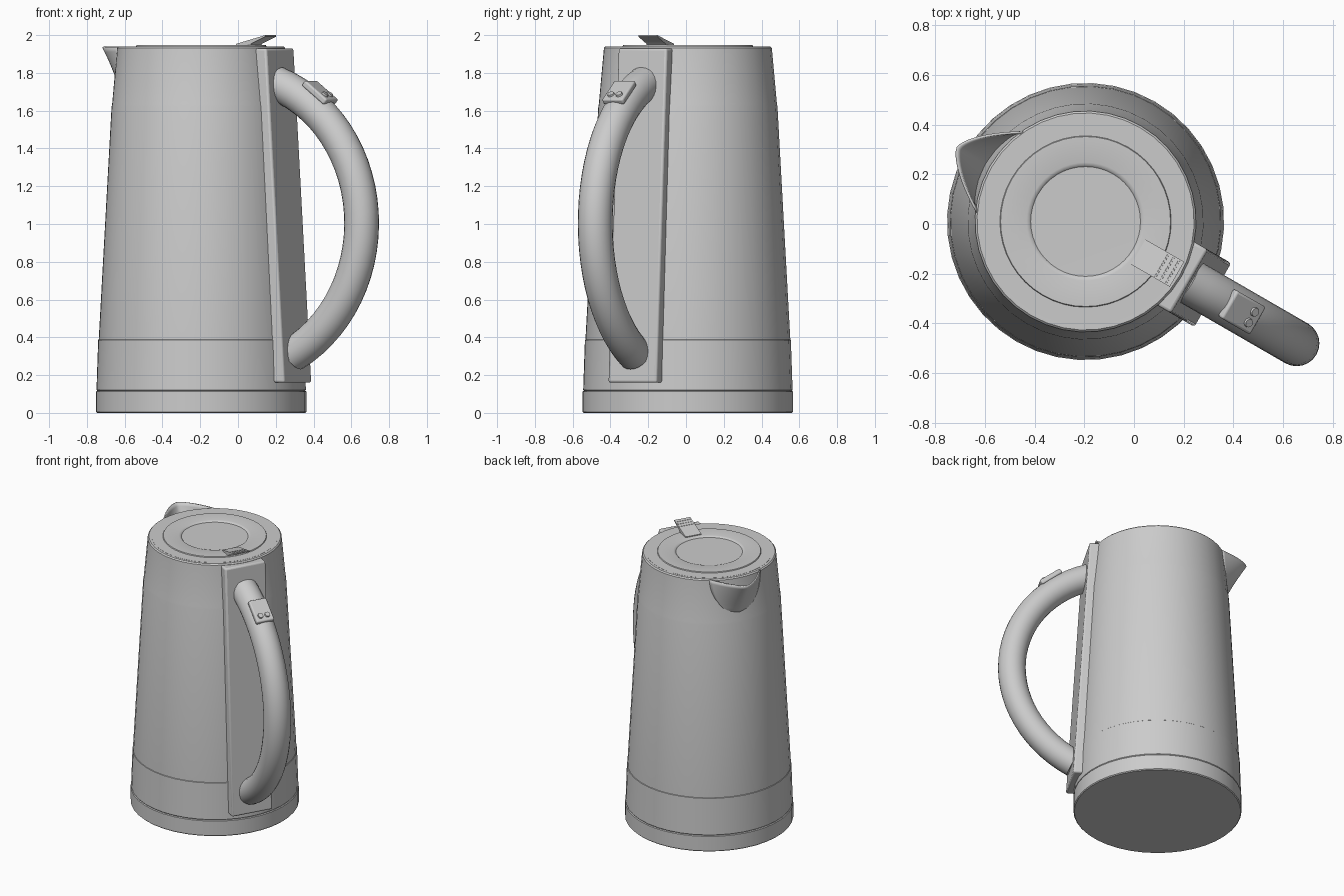
import bpy, bmesh, math
from mathutils import Matrix, Vector

if "Cube" in bpy.data.objects:
    bpy.data.objects.remove(bpy.data.objects["Cube"])

# Local frame: body axis at the origin, handle along +x, spout along -x
PLACE = Matrix.Translation((-0.195, 0.01, 0)) @ Matrix.Rotation(math.radians(-30), 4, 'Z')


def finish(name, bm, angle=35, bevel=0, solid=0):
    bmesh.ops.remove_doubles(bm, verts=bm.verts, dist=1e-5)
    bmesh.ops.recalc_face_normals(bm, faces=bm.faces)
    mesh = bpy.data.meshes.new(name)
    bm.to_mesh(mesh)
    bm.free()
    ob = bpy.data.objects.new(name, mesh)
    bpy.context.collection.objects.link(ob)
    ob.matrix_world = PLACE
    if solid:
        m = ob.modifiers.new("thickness", 'SOLIDIFY')
        m.thickness = solid
        m.offset = 0
    if bevel:
        m = ob.modifiers.new("bevel", 'BEVEL')
        m.width = bevel
        m.segments = 3
        m.limit_method = 'ANGLE'
    bpy.ops.object.select_all(action='DESELECT')
    ob.select_set(True)
    bpy.context.view_layer.objects.active = ob
    bpy.ops.object.shade_smooth_by_angle(angle=math.radians(angle))
    return ob


def lathe(name, profile, n=40, angle=35):
    bm = bmesh.new()
    vs = [bm.verts.new((r, 0, z)) for r, z in profile]
    es = [bm.edges.new(p) for p in zip(vs, vs[1:])]
    bmesh.ops.spin(bm, geom=vs + es, cent=(0, 0, 0), axis=(0, 0, 1),
                   angle=2 * math.pi, steps=n, use_duplicate=False)
    return finish(name, bm, angle)


def prism(name, profile, w, bevel=0):
    # (x, z) profile extruded from -w to w along y
    bm = bmesh.new()
    a = [bm.verts.new((x, -w, z)) for x, z in profile]
    b = [bm.verts.new((x, w, z)) for x, z in profile]
    bm.faces.new(a)
    bm.faces.new(b[::-1])
    for i in range(len(a)):
        j = (i + 1) % len(a)
        bm.faces.new((a[i], b[i], b[j], a[j]))
    return finish(name, bm, 35, bevel)


# Base, lower band and tapered body
lathe("base", [(0, 0), (0.552, 0), (0.558, 0.006), (0.558, 0.112), (0.553, 0.117), (0, 0.117)])
lathe("lower_band", [(0, 0.115), (0.55, 0.115), (0.555, 0.122), (0.546, 0.385), (0.54, 0.39), (0, 0.39)])
lathe("body", [(0, 0.385), (0.543, 0.385), (0.543, 0.39), (0.475, 1.62), (0.472, 1.635),
               (0.447, 1.91), (0.445, 1.932), (0.437, 1.94), (0.42, 1.94), (0, 1.935)])

# Lid with stepped disc and rounded central recess
lathe("lid", [(0.42, 1.93), (0.42, 1.941), (0.345, 1.941), (0.342, 1.947), (0.238, 1.947),
              (0.228, 1.944), (0.218, 1.935), (0.21, 1.915), (0.205, 1.908), (0, 1.908)], 48)

# Lid latch with grip ridges
prism("lid_latch", [(0.245, 1.94), (0.245, 1.953), (0.425, 2.0), (0.425, 1.992), (0.34, 1.955), (0.33, 1.94)], 0.058)
for i in range(3):
    x = 0.35 + 0.025 * i
    z = 1.953 + (x - 0.245) * 0.261
    prism(f"latch_ridge_{i + 1}", [(x, z - 0.003), (x + 0.002, z + 0.002),
                                   (x + 0.008, z + 0.003), (x + 0.01, z - 0.001)], 0.052)

# Slanted handle mounting strip
prism("handle_mount", [(0.515, 0.16), (0.592, 0.16), (0.483, 1.93), (0.41, 1.93)], 0.148, 0.012)

# Curved handle tube: circular arc in the x-z plane
CX, CZ, R, TUBE = 0.196, 1.005, 0.785, 0.092
bm = bmesh.new()
prev = None
A0, A1, STEPS, SIDES = -62, 70, 28, 24
for i in range(STEPS + 1):
    t = math.radians(A0 + (A1 - A0) * i / STEPS)
    ring = []
    for k in range(SIDES):
        a = 2 * math.pi * k / SIDES
        d = R + TUBE * math.cos(a)
        ring.append(bm.verts.new((CX + d * math.cos(t), TUBE * math.sin(a), CZ + d * math.sin(t))))
    if prev:
        for k in range(SIDES):
            j = (k + 1) % SIDES
            bm.faces.new((prev[k], prev[j], ring[j], ring[k]))
    if i in (0, STEPS):
        bm.faces.new(ring)
    prev = ring
finish("handle", bm)

# Control pad and two round buttons on the handle's upper curve
T = math.radians(52.5)
out = Vector((math.cos(T), 0, math.sin(T)))
pad = Matrix.Translation(Vector((CX, 0, CZ)) + out * (R + TUBE - 0.006)) @ Matrix.Rotation(math.pi / 2 - T, 4, 'Y')
bm = bmesh.new()
bmesh.ops.create_cube(bm, size=1, matrix=pad @ Matrix.Diagonal((0.17, 0.128, 0.036, 1)))
finish("control_pad", bm, 35, 0.01)
for side, y in (("left", -0.025), ("right", 0.025)):
    bm = bmesh.new()
    bmesh.ops.create_cone(bm, cap_ends=True, segments=20, radius1=0.02, radius2=0.017, depth=0.012,
                          matrix=pad @ Matrix.Translation((0.042, y, 0.021)))
    finish(f"button_{side}", bm)

# Spout: pointed open bowl tapering down into the body
bm = bmesh.new()
ROWS, COLS = 10, 24
grid = []
for i in range(ROWS + 1):
    t = i / ROWS
    z = 1.937 - 0.25 * t
    w = 0.185 * math.sqrt(max(1 - t * t, 0.0004))
    rb = 0.445 + (1.937 - z) * 0.09
    row = []
    for k in range(COLS + 1):
        s = 2 * k / COLS - 1
        y = w * s
        x = math.sqrt(rb * rb - y * y) - 0.008 + 0.158 * (1 - t) ** 1.1 * (1 - abs(s) ** 1.4)
        row.append(bm.verts.new((-x, y, z)))
    grid.append(row)
for a, b in zip(grid, grid[1:]):
    for k in range(COLS):
        bm.faces.new((a[k], a[k + 1], b[k + 1], b[k]))
finish("spout", bm, 40, 0, 0.01)
